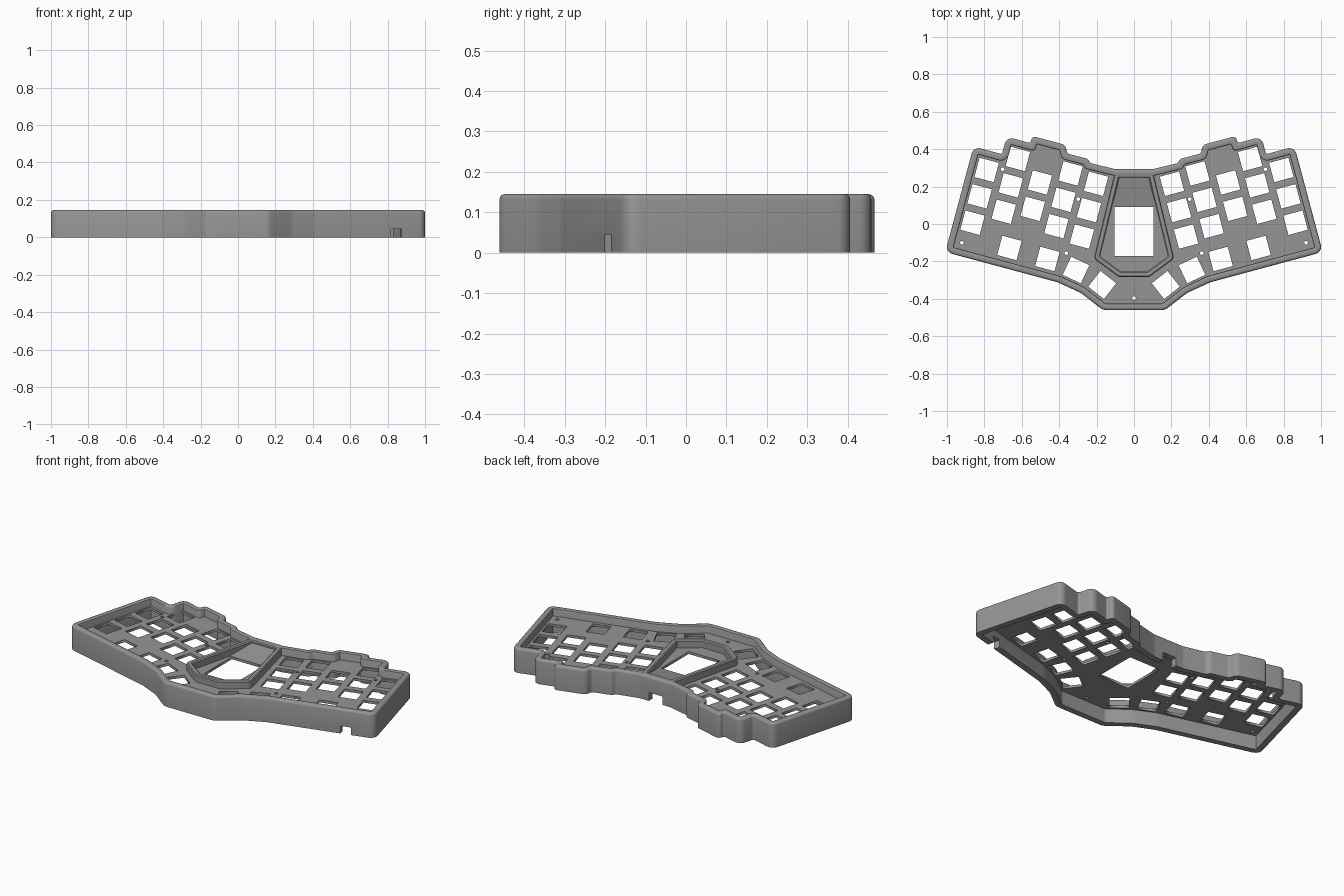
import bpy, bmesh, math
from mathutils import Vector

if "Cube" in bpy.data.objects:
    bpy.data.objects.remove(bpy.data.objects["Cube"])

grey = bpy.data.materials.new("case grey")
grey.diffuse_color = (0.3, 0.3, 0.3, 1)
grey.use_nodes = True
grey.node_tree.nodes["Principled BSDF"].inputs["Base Color"].default_value = grey.diffuse_color

PLATE_BOTTOM, PLATE_TOP, HEIGHT, WALL = 0.085, 0.10, 0.145, 0.036


def mirrored(half):
    """Clockwise right half -> full closed outline of (x, y, radius)."""
    return half + [(-x, y, r) for x, y, r in reversed(half)]


def outline(corners, inset, segs=6):
    """Inset a clockwise polygon, then round its corners."""
    n = len(corners)
    pts = [Vector((x, y)) for x, y, _ in corners]
    moved, turns = [], []
    for i in range(n):
        a = (pts[i] - pts[i - 1]).normalized()
        b = (pts[(i + 1) % n] - pts[i]).normalized()
        na, nb = Vector((a.y, -a.x)), Vector((b.y, -b.x))
        moved.append(pts[i] + (na + nb) * inset / (1 + na.dot(nb)))
        turns.append(a.x * b.y - a.y * b.x)
    result = []
    for i in range(n):
        p, to_a, to_b = moved[i], moved[i - 1] - moved[i], moved[(i + 1) % n] - moved[i]
        r = corners[i][2] + (-inset if turns[i] < 0 else inset)
        half = to_a.angle(to_b) / 2
        t = min(max(r, 0.004) / math.tan(half), 0.47 * to_a.length, 0.47 * to_b.length)
        r = t * math.tan(half)
        da, db = to_a.normalized(), to_b.normalized()
        centre = p + (da + db).normalized() * (r / math.sin(half))
        va, vb = p + da * t - centre, p + db * t - centre
        sweep = va.angle(vb)
        for k in range(segs + 1):
            f = k / segs
            v = (va * math.sin((1 - f) * sweep) + vb * math.sin(f * sweep)) / math.sin(sweep)
            result.append(centre + v)
    return result


def finish(name, bm):
    bmesh.ops.recalc_face_normals(bm, faces=bm.faces)
    mesh = bpy.data.meshes.new(name)
    bm.to_mesh(mesh)
    bm.free()
    mesh.materials.append(grey)
    ob = bpy.data.objects.new(name, mesh)
    bpy.context.collection.objects.link(ob)
    return ob


def activate(ob):
    bpy.ops.object.select_all(action='DESELECT')
    ob.select_set(True)
    bpy.context.view_layer.objects.active = ob


def rim(name, corners, profile):
    """Sweep a closed (inset, z) profile around an outline."""
    bm = bmesh.new()
    rings = [[bm.verts.new((p.x, p.y, z)) for p in outline(corners, d)] for d, z in profile]
    for i, ring in enumerate(rings):
        nxt = rings[(i + 1) % len(rings)]
        for j in range(len(ring)):
            k = (j + 1) % len(ring)
            bm.faces.new((ring[j], ring[k], nxt[k], nxt[j]))
    return finish(name, bm)


def cut_box(target, centre, size, angle):
    """Cut a cable notch out of the wall."""
    bm = bmesh.new()
    bmesh.ops.create_cube(bm, size=1)
    box = finish("notch_cutter", bm)
    box.location, box.scale, box.rotation_euler.z = centre, size, angle
    box.hide_render = True
    mod = target.modifiers.new("notch", 'BOOLEAN')
    mod.operation, mod.solver, mod.object = 'DIFFERENCE', 'EXACT', box
    activate(target)
    bpy.ops.object.modifier_apply(modifier=mod.name)
    bpy.data.objects.remove(box)


# Outer case wall with stepped back edge
case = mirrored([
    (0.10, 0.293, 0.03), (0.235, 0.326, 0.02), (0.247, 0.348, 0.02), (0.357, 0.377, 0.02),
    (0.367, 0.423, 0.04), (0.543, 0.470, 0.04), (0.555, 0.432, 0.01), (0.681, 0.468, 0.04),
    (0.706, 0.373, 0.01), (0.858, 0.415, 0.04), (1.009, -0.150, 0.04), (0.41, -0.311, 0.15),
    (0.285, -0.368, 0.15), (0.165, -0.461, 0.06)])
wall = rim("case_wall", case, [
    (0, 0), (0, 0.132), (0.002, 0.139), (0.006, 0.143), (0.013, HEIGHT),
    (0.030, HEIGHT), (0.034, 0.143), (WALL, 0.139), (WALL, 0)])
cut_box(wall, (0.845, -0.19, 0.0125), (0.06, 0.12, 0.065), math.radians(15))
cut_box(wall, (-0.005, 0.28, 0.015), (0.09, 0.12, 0.07), 0)

# Raised frame around the display bay
bay = mirrored([(0.103, 0.276, 0.02), (0.215, -0.185, 0.03), (0.08, -0.284, 0.03)])
frame = rim("display_frame", bay, [
    (0, PLATE_BOTTOM + 0.002), (0, 0.138), (0.005, 0.1435), (0.024, 0.1435),
    (0.030, 0.138), (0.030, PLATE_BOTTOM + 0.002)])

for ob in (wall, frame):
    activate(ob)
    bpy.ops.object.shade_smooth_by_angle(angle=math.radians(35))

# Switch plate, filled between its edge and all openings
curve = bpy.data.curves.new("switch_plate", 'CURVE')
curve.dimensions, curve.fill_mode = '2D', 'BOTH'
curve.extrude = (PLATE_TOP - PLATE_BOTTOM) / 2


def add_loop(points):
    spline = curve.splines.new('POLY')
    spline.points.add(len(points) - 1)
    for sp, p in zip(spline.points, points):
        sp.co = (p[0], p[1], 0, 1)
    spline.use_cyclic_u = True


def ngon(x, y, radius, sides, turn):
    return [(x + radius * math.cos(turn + math.tau * i / sides),
             y + radius * math.sin(turn + math.tau * i / sides)) for i in range(sides)]


add_loop(outline(case, WALL - 0.002))
add_loop([(-0.103, -0.172), (0.103, -0.172), (0.103, 0.09), (-0.103, 0.09)])

# Key openings: five staggered columns, then the lower keys
PITCH, KEY, TILT = 0.146, 0.107, math.radians(15)
c, s = math.cos(TILT), math.sin(TILT)
keys = []
for col, stagger in enumerate((0, 0.018, 0.075, 0.02, -0.08)):
    for row in range(3):
        u, v = col * PITCH, stagger - row * PITCH
        keys.append((0.203 + u * c - v * s, 0.215 + u * s + v * c, 15))
keys += [(0.666, -0.128, 15), (0.463, -0.187, 15), (0.31, -0.246, 25), (0.170, -0.326, 38)]
screws = [(0.92, -0.10), (0.703, 0.293), (0.298, 0.133), (0.362, -0.156)]
for side in (1, -1):
    for x, y, deg in keys:
        add_loop(ngon(side * x, y, KEY / math.sqrt(2), 4, math.radians(45 + side * deg)))
    for x, y in screws:
        add_loop(ngon(side * x, y, 0.01, 16, 0))
add_loop(ngon(0, -0.396, 0.01, 16, 0))

plate = bpy.data.objects.new("switch_plate", curve)
plate.location.z = (PLATE_BOTTOM + PLATE_TOP) / 2
bpy.context.collection.objects.link(plate)
activate(plate)
bpy.ops.object.convert(target='MESH')
plate.data.materials.clear()
plate.data.materials.append(grey)

# Sloped shelf at the back of the display bay
bm = bmesh.new()
sides = [[bm.verts.new(p) for p in (
    (k * 0.118, 0.09, PLATE_TOP - 0.002), (k * 0.118, 0.09, PLATE_TOP + 0.001),
    (k * 0.082, 0.25, PLATE_TOP + 0.03), (k * 0.082, 0.25, PLATE_TOP - 0.002))] for k in (1, -1)]
for side in sides:
    bm.faces.new(side)
for i in range(4):
    j = (i + 1) % 4
    bm.faces.new((sides[0][i], sides[0][j], sides[1][j], sides[1][i]))
finish("display_shelf", bm)
